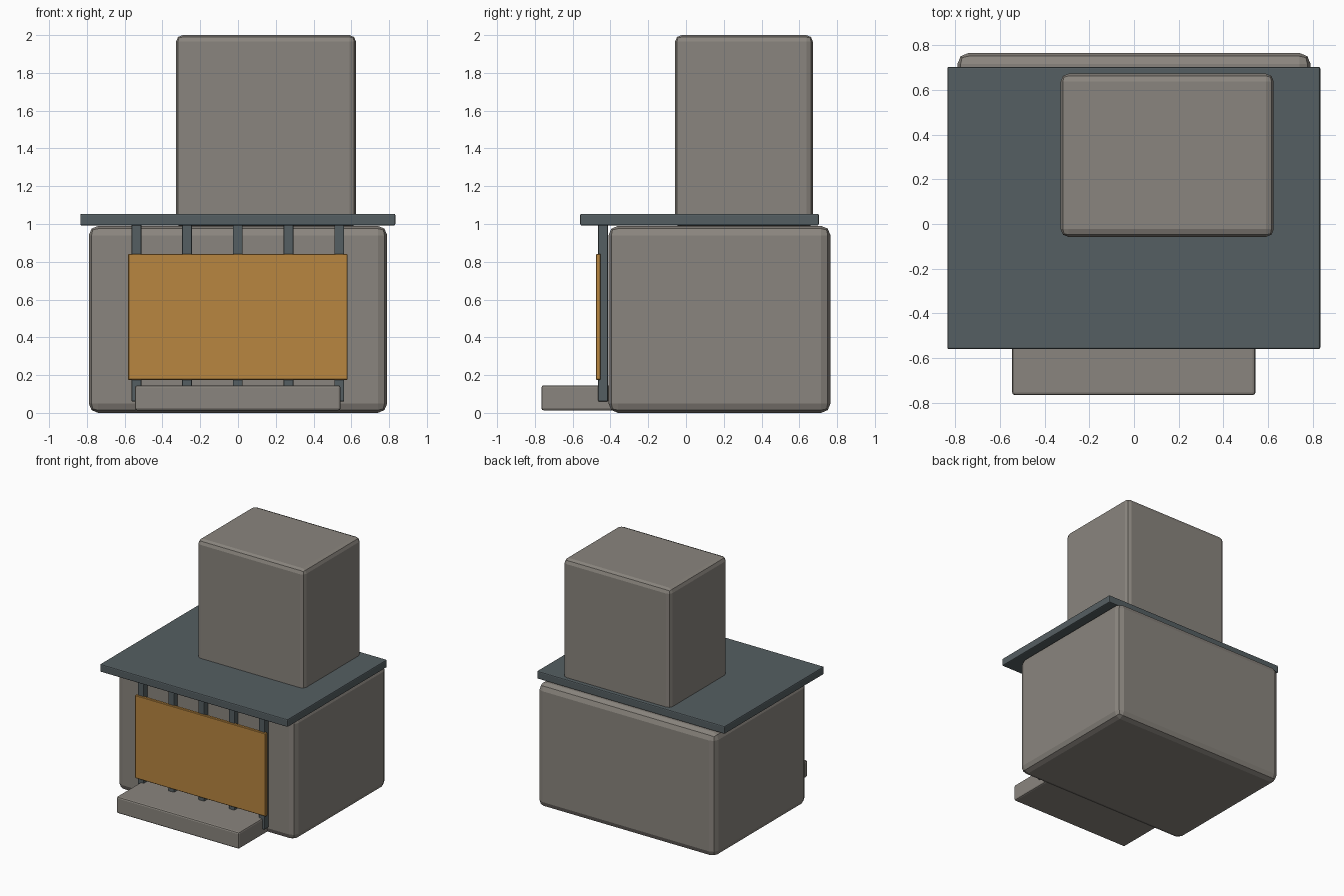
import bpy, bmesh

if "Cube" in bpy.data.objects:
    bpy.data.objects.remove(bpy.data.objects["Cube"])


def material(name, rgb):
    m = bpy.data.materials.new(name)
    m.diffuse_color = (*rgb, 1)
    m.use_nodes = True
    m.node_tree.nodes["Principled BSDF"].inputs["Base Color"].default_value = m.diffuse_color
    return m


stone = material("warm grey stone", (0.255, 0.235, 0.209))
iron = material("dark iron", (0.091, 0.114, 0.122))
amber = material("amber glow", (0.479, 0.238, 0.051))


def box(name, x, y, z, mat, bevel, segments=2):
    """Bevelled box from (min, max) pairs on each axis."""
    bm = bmesh.new()
    bmesh.ops.create_cube(bm, size=1)
    for v in bm.verts:
        for i, (lo, hi) in enumerate((x, y, z)):
            v.co[i] = lo if v.co[i] < 0 else hi
    bmesh.ops.bevel(bm, geom=bm.edges[:], offset=bevel, segments=segments,
                    profile=0.5, affect='EDGES', clamp_overlap=True)
    mesh = bpy.data.meshes.new(name)
    bm.to_mesh(mesh)
    bm.free()
    mesh.materials.append(mat)
    ob = bpy.data.objects.new(name, mesh)
    bpy.context.collection.objects.link(ob)
    return ob


# Stone masses
box("furnace_body", (-0.79, 0.79), (-0.41, 0.765), (0, 0.99), stone, 0.05)
box("chimney", (-0.328, 0.625), (-0.058, 0.672), (0.982, 2.0), stone, 0.035)
box("hearth_step", (-0.545, 0.543), (-0.765, -0.385), (0.013, 0.146), stone, 0.012)

# Iron roof plate
box("roof_plate", (-0.835, 0.833), (-0.56, 0.703), (0.992, 1.054), iron, 0.008)

# Row of grate bars
for i in range(5):
    cx = -0.538 + 0.2685 * i
    box(f"grate_bar_{i + 1}", (cx - 0.026, cx + 0.026), (-0.465, -0.413),
        (0.06, 1.0), iron, 0.006)

# Glowing fire panel on the grate
box("fire_panel", (-0.582, 0.58), (-0.477, -0.452), (0.175, 0.842), amber, 0.004, 1)
